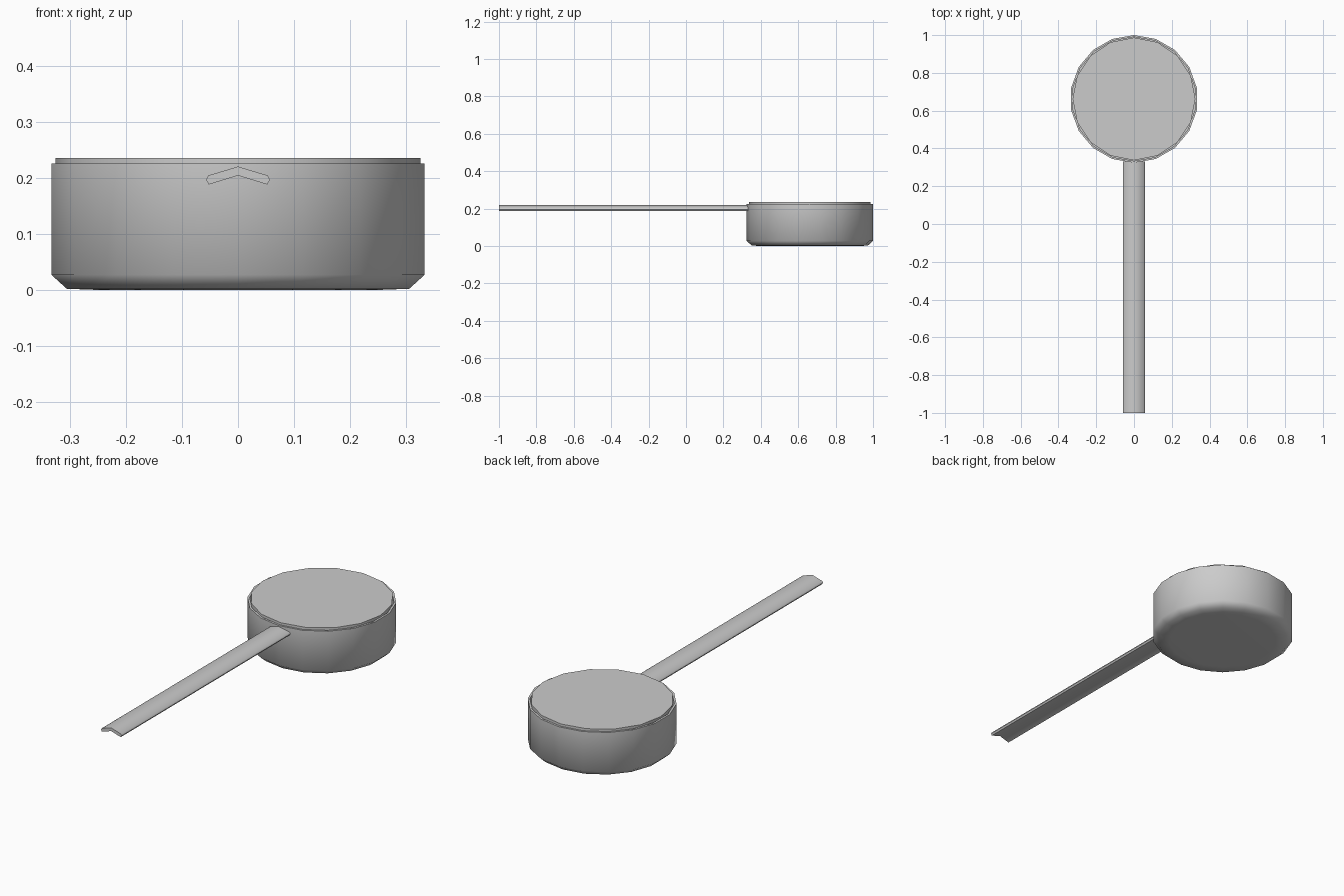
import bpy
import bmesh
from math import cos, sin, pi, radians

cube = bpy.data.objects.get("Cube")
if cube:
    bpy.data.objects.remove(cube)

CENTRE_Y = 0.662

metal = bpy.data.materials.new("grey metal")
metal.use_nodes = True
GREY = (0.6, 0.6, 0.6, 1)
metal.diffuse_color = GREY
metal.node_tree.nodes["Principled BSDF"].inputs["Base Color"].default_value = GREY


def finish(name, bm, angle):
    """Turn a bmesh into a smooth-shaded object that keeps its sharp edges."""
    bmesh.ops.recalc_face_normals(bm, faces=bm.faces)
    mesh = bpy.data.meshes.new(name)
    bm.to_mesh(mesh)
    bm.free()
    mesh.materials.append(metal)
    obj = bpy.data.objects.new(name, mesh)
    bpy.context.collection.objects.link(obj)
    bpy.ops.object.select_all(action="DESELECT")
    obj.select_set(True)
    bpy.context.view_layer.objects.active = obj
    bpy.ops.object.shade_smooth_by_angle(angle=radians(angle))
    return obj


def lathe(name, profile, sides, angle):
    """Revolve (radius, height) rings, closing both ends with a flat cap."""
    bm = bmesh.new()
    rings = []
    for r, z in profile:
        turns = [pi / 2 + 2 * pi * i / sides for i in range(sides)]
        rings.append([bm.verts.new((r * cos(a), CENTRE_Y + r * sin(a), z)) for a in turns])
    for low, high in zip(rings, rings[1:]):
        for i in range(sides):
            j = (i + 1) % sides
            bm.faces.new((low[i], low[j], high[j], high[i]))
    bm.faces.new(rings[0])
    bm.faces.new(rings[-1])
    return finish(name, bm, angle)


# Pan: bevelled base, straight wall, narrow rim and hollow inside
lathe("pan_body", [(0.255, 0), (0.31, 0.002), (0.338, 0.027), (0.338, 0.225),
                   (0.328, 0.225), (0.328, 0.03)], 18, 50)

# Lid: flat disc set inside the rim
lathe("lid", [(0.325, 0.19), (0.325, 0.235)], 16, 40)

# Handle: shallow roof-shaped strip running from the pan wall to the front
half = [(0.053, 0.204), (0.057, 0.196), (0.052, 0.188)]
section = [(0, 0.220)] + half + [(0, 0.204)] + [(-x, z) for x, z in reversed(half)]
bm = bmesh.new()
end = bm.faces.new([bm.verts.new((x, -1, z)) for x, z in section])
grown = bmesh.ops.extrude_face_region(bm, geom=[end], use_keep_orig=True)
moved = [g for g in grown["geom"] if isinstance(g, bmesh.types.BMVert)]
bmesh.ops.translate(bm, verts=moved, vec=(0, 1.332, 0))
finish("handle", bm, 50)
